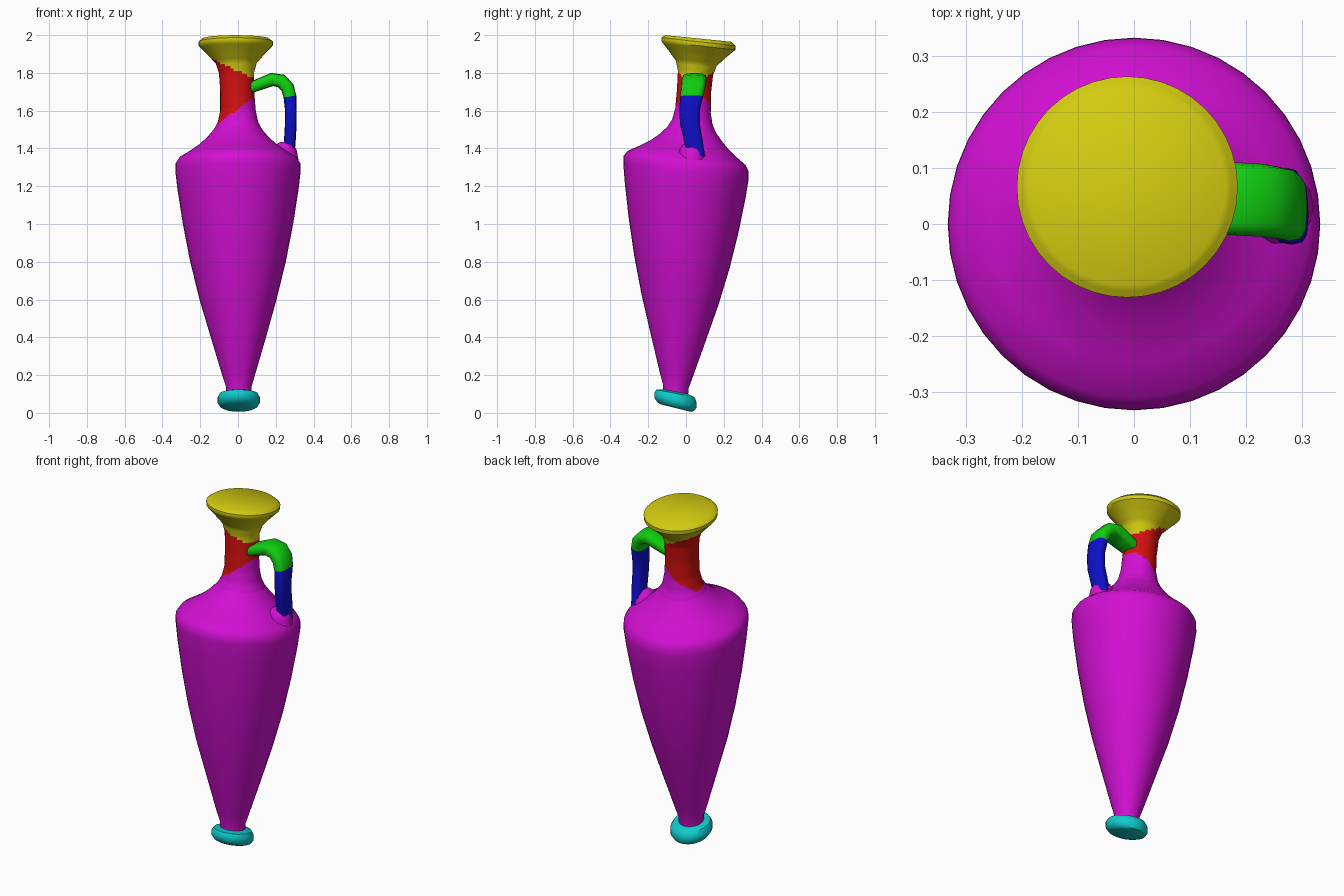
import bpy, bmesh, math
from mathutils import Vector


def material(name, rgb):
    m = bpy.data.materials.new(name)
    m.diffuse_color = (*rgb, 1)
    return m


MAGENTA = material("magenta", (0.65, 0.005, 0.65))
YELLOW = material("yellow", (0.65, 0.6, 0.005))
RED = material("red", (0.65, 0.005, 0.005))
GREEN = material("green", (0.005, 0.62, 0.005))
BLUE = material("blue", (0.005, 0.005, 0.6))
CYAN = material("cyan", (0.005, 0.6, 0.6))


def loft(name, rings, mats, rule=lambda c: 0, angle=40):
    """Skin closed rings of points, cap both ends, colour faces by rule."""
    bm = bmesh.new()
    loops = [[bm.verts.new(p) for p in ring] for ring in rings]
    n = len(loops[0])
    for a, b in zip(loops, loops[1:]):
        for i in range(n):
            j = (i + 1) % n
            bm.faces.new((a[i], a[j], b[j], b[i]))
    bm.faces.new(loops[0][::-1])
    bm.faces.new(loops[-1])
    bmesh.ops.recalc_face_normals(bm, faces=bm.faces)
    for f in bm.faces:
        f.material_index = rule(f.calc_center_median())
    me = bpy.data.meshes.new(name)
    bm.to_mesh(me)
    bm.free()
    for m in mats:
        me.materials.append(m)
    ob = bpy.data.objects.new(name, me)
    bpy.context.collection.objects.link(ob)
    bpy.ops.object.select_all(action='DESELECT')
    bpy.context.view_layer.objects.active = ob
    ob.select_set(True)
    bpy.ops.object.shade_smooth_by_angle(angle=math.radians(angle))
    return ob


def turned(profile, n=40, step=None):
    """Leaning, tilted rings from (z, radius, centre x, centre y, tilt)."""
    rows = [profile[0]]
    for a, b in zip(profile, profile[1:]):
        k = max(1, math.ceil((b[0] - a[0]) / step)) if step else 1
        rows += [[p + (q - p) * i / k for p, q in zip(a, b)] for i in range(1, k + 1)]
    rings = []
    for z, r, cx, cy, t in rows:
        ring = []
        for i in range(n):
            a = math.tau * i / n
            y = r * math.sin(a)
            ring.append((cx + r * math.cos(a), cy + y, z + t * y))
        rings.append(ring)
    return rings


# tapering belly and sloping shoulder
loft("body", turned([
    (0.09, 0.066, 0.004, -0.056, -0.2),
    (0.14, 0.068, 0.004, -0.054, -0.15),
    (0.20, 0.087, 0.003, -0.051, -0.12),
    (0.40, 0.146, 0.002, -0.041, -0.12),
    (0.60, 0.204, 0, -0.031, -0.12),
    (0.80, 0.253, 0, -0.021, -0.12),
    (1.00, 0.292, 0, -0.012, -0.12),
    (1.18, 0.320, 0, -0.004, -0.12),
    (1.28, 0.332, 0, 0, -0.12),
    (1.32, 0.331, 0, 0, -0.12),
    (1.35, 0.312, 0, 0.003, -0.12),
    (1.385, 0.255, 0, 0.012, -0.12),
    (1.42, 0.205, 0, 0.02, -0.12),
    (1.46, 0.162, 0, 0.026, -0.12),
    (1.50, 0.128, 0, 0.030, -0.12)]), [MAGENTA])


# neck and flared mouth, with slanting colour borders
def neck_colour(c):
    if c.z > 1.81 - 0.45 * c.x:
        return 2
    return 1 if c.z > 1.61 + 0.75 * c.x else 0


loft("neck_and_mouth", turned([
    (1.50, 0.128, 0, 0.030, -0.12),
    (1.54, 0.107, 0, 0.033, -0.12),
    (1.60, 0.094, 0, 0.037, -0.12),
    (1.70, 0.090, -0.004, 0.042, -0.12),
    (1.80, 0.093, -0.008, 0.050, -0.12),
    (1.85, 0.108, -0.010, 0.055, -0.12),
    (1.90, 0.152, -0.012, 0.060, -0.12),
    (1.945, 0.196, -0.012, 0.065, -0.12),
    (1.965, 0.197, -0.012, 0.066, -0.11),
    (1.982, 0.175, -0.012, 0.066, -0.10)], step=0.015),
    [MAGENTA, RED, YELLOW], neck_colour)

# tilted rounded foot
loft("foot", turned([
    (0.026, 0.080, 0.004, -0.056, -0.25),
    (0.034, 0.098, 0.004, -0.056, -0.25),
    (0.055, 0.112, 0.004, -0.056, -0.24),
    (0.082, 0.112, 0.004, -0.056, -0.22),
    (0.103, 0.100, 0.004, -0.056, -0.20),
    (0.113, 0.064, 0.004, -0.056, -0.18)], n=28), [CYAN])

# strap handle: x, y, z, half width, half thickness
path = [(0.05, 0.045, 1.715, 0.055, 0.028), (0.12, 0.045, 1.742, 0.062, 0.032),
        (0.18, 0.045, 1.765, 0.065, 0.035), (0.23, 0.042, 1.757, 0.065, 0.037),
        (0.262, 0.037, 1.722, 0.064, 0.036), (0.275, 0.030, 1.675, 0.060, 0.034),
        (0.280, 0.018, 1.60, 0.055, 0.031), (0.279, 0.022, 1.52, 0.052, 0.031),
        (0.275, 0.037, 1.45, 0.050, 0.031), (0.268, 0.052, 1.36, 0.048, 0.031)]
rings = []
for i, (x, y, z, w, t) in enumerate(path):
    a, b = path[max(i - 1, 0)], path[min(i + 1, len(path) - 1)]
    d = Vector((b[0] - a[0], 0, b[2] - a[2])).normalized()
    out = Vector((-d.z, 0, d.x))
    ring = []
    for k in range(12):
        c, s = math.cos(math.tau * k / 12), math.sin(math.tau * k / 12)
        # squarish rounded section
        u = math.copysign(abs(c) ** 0.6, c) * w
        v = math.copysign(abs(s) ** 0.6, s) * t
        ring.append(Vector((x, y, z)) + Vector((0, u, 0)) + out * v)
    rings.append(ring)
loft("handle", rings, [BLUE, GREEN], lambda c: int(c.z > 1.67), 50)

# small mound where the handle joins the shoulder
loft("handle_root", turned([
    (1.34, 0.075, 0.245, 0.030, 0), (1.39, 0.066, 0.245, 0.030, 0),
    (1.42, 0.048, 0.247, 0.030, 0), (1.435, 0.025, 0.25, 0.030, 0)], n=16), [MAGENTA])
